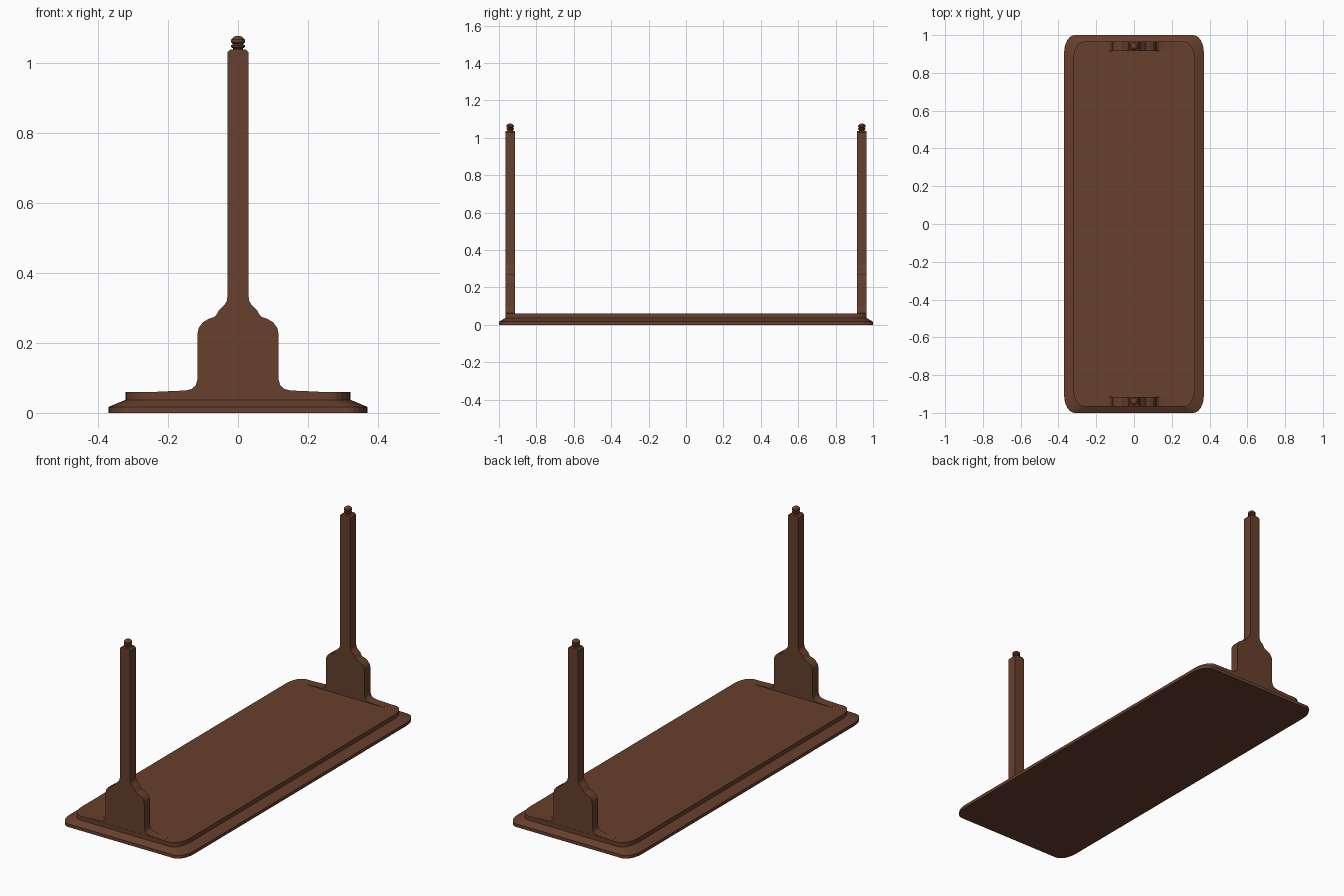
import bpy, bmesh, math

if "Cube" in bpy.data.objects:
    bpy.data.objects.remove(bpy.data.objects["Cube"])

wood = bpy.data.materials.new("brown wood")
wood.diffuse_color = (0.135, 0.050, 0.025, 1)
wood.use_nodes = True
wood.node_tree.nodes["Principled BSDF"].inputs["Base Color"].default_value = wood.diffuse_color


def make_object(name, bm):
    bmesh.ops.recalc_face_normals(bm, faces=bm.faces)
    mesh = bpy.data.meshes.new(name)
    bm.to_mesh(mesh)
    bm.free()
    mesh.materials.append(wood)
    obj = bpy.data.objects.new(name, mesh)
    bpy.context.collection.objects.link(obj)
    return obj


def loft(name, rings):
    """Skin a stack of closed loops and cap both ends."""
    bm = bmesh.new()
    loops = [[bm.verts.new(p) for p in ring] for ring in rings]
    n = len(loops[0])
    for a, b in zip(loops, loops[1:]):
        for i in range(n):
            j = (i + 1) % n
            bm.faces.new((a[i], a[j], b[j], b[i]))
    bm.faces.new(loops[0][::-1])
    bm.faces.new(loops[-1])
    return make_object(name, bm)


def rounded_rect(hx, hy, z, rx=0.055, ry=0.095, steps=6):
    pts = []
    for q, (sx, sy) in enumerate([(1, 1), (-1, 1), (-1, -1), (1, -1)]):
        for k in range(steps + 1):
            a = math.pi / 2 * (q + k / steps)
            pts.append((sx * (hx - rx) + rx * math.cos(a),
                        sy * (hy - ry) + ry * math.sin(a), z))
    return pts


# Stepped base board with a sloped shoulder
loft("base_board", [rounded_rect(0.37, 1.0, 0), rounded_rect(0.37, 1.0, 0.017),
                    rounded_rect(0.322, 0.966, 0.037), rounded_rect(0.322, 0.966, 0.06)])

# Half outline of a post: flared foot, shouldered block, slim shaft
half = [(0.23, 0.055), (0.23, 0.0605), (0.15, 0.064), (0.133, 0.068), (0.121, 0.078),
        (0.116, 0.095), (0.116, 0.225), (0.112, 0.243), (0.101, 0.258),
        (0.085, 0.268), (0.067, 0.274), (0.060, 0.283), (0.055, 0.293), (0.038, 0.309),
        (0.032, 0.320), (0.030, 0.335), (0.030, 1.030), (0.022, 1.038)]
outline = half + [(-x, z) for x, z in reversed(half)]

# Turned finial profile (radius, height)
finial = [(0.014, 1.034), (0.014, 1.041), (0.020, 1.045), (0.020, 1.050), (0.014, 1.053),
          (0.020, 1.058), (0.020, 1.066), (0.012, 1.074), (0.004, 1.077)]

for side, label in ((-1, "front"), (1, "back")):
    loft(label + "_post", [[(x, side * y, z) for x, z in outline] for y in (0.915, 0.965)])
    rings = [[(r * math.cos(k * math.tau / 12), side * 0.94 + r * math.sin(k * math.tau / 12), z)
              for k in range(12)] for r, z in finial]
    loft(label + "_finial", rings)
